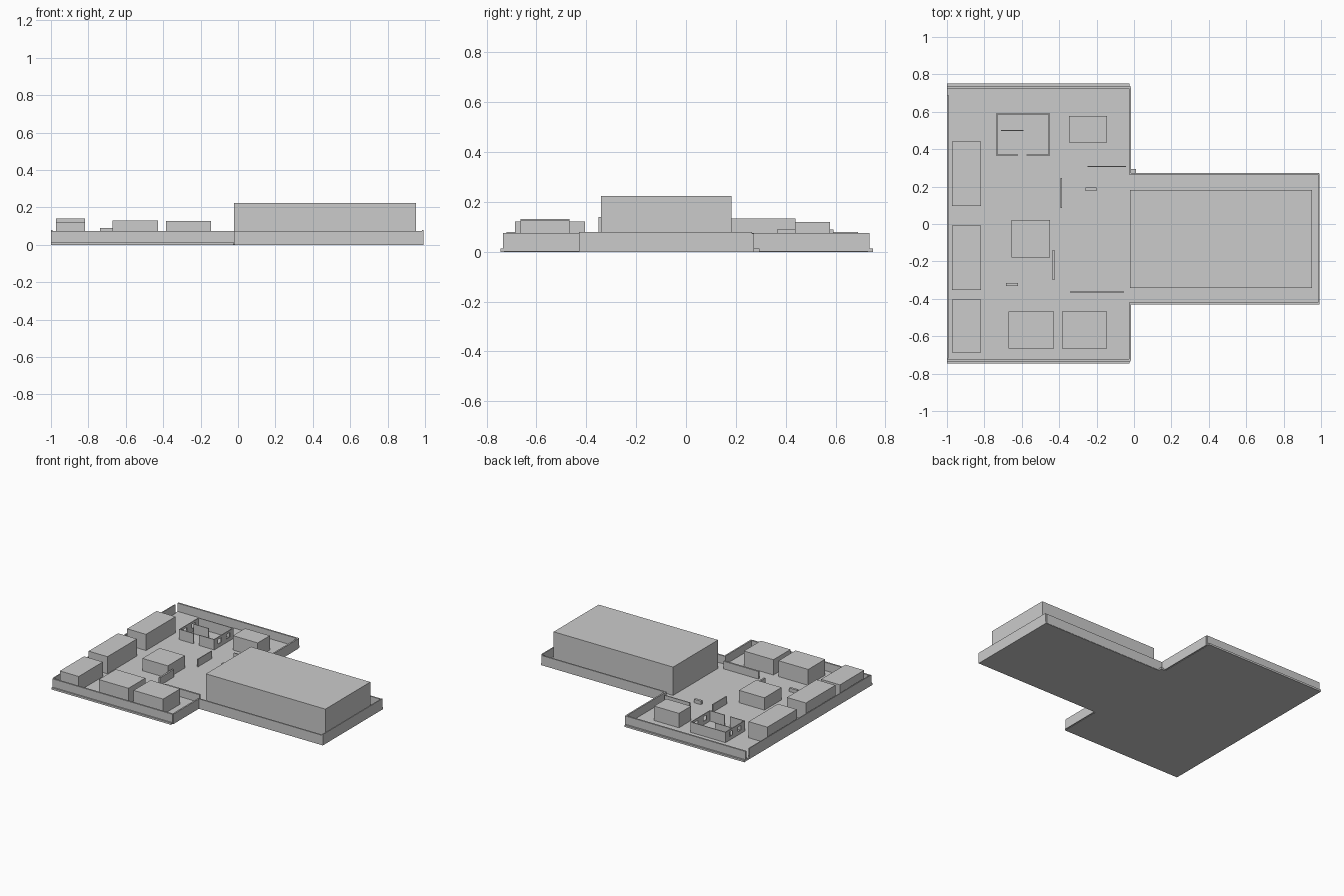
import bpy, bmesh

if "Cube" in bpy.data.objects:
    bpy.data.objects.remove(bpy.data.objects["Cube"])

FLOOR = 0.014

def box(name, x0, x1, y0, y1, z1, z0=FLOOR):
    bm = bmesh.new()
    bmesh.ops.create_cube(bm, size=1)
    for v in bm.verts:
        v.co = (x1 if v.co.x > 0 else x0, y1 if v.co.y > 0 else y0, z1 if v.co.z > 0 else z0)
    me = bpy.data.meshes.new(name)
    bm.to_mesh(me)
    bm.free()
    ob = bpy.data.objects.new(name, me)
    bpy.context.collection.objects.link(ob)
    return ob

# T-shaped ground slab, extruded from its outline
outline = [(-1, -.745), (-.025, -.745), (-.025, -.43), (.993, -.43),
           (.993, .27), (.01, .27), (.01, .295), (-.025, .295), (-.025, .75), (-1, .75)]
bm = bmesh.new()
face = bm.faces.new([bm.verts.new((x, y, 0)) for x, y in outline])
ext = bmesh.ops.extrude_face_region(bm, geom=[face])
for g in ext["geom"]:
    if isinstance(g, bmesh.types.BMVert):
        g.co.z = FLOOR
bmesh.ops.recalc_face_normals(bm, faces=bm.faces)
me = bpy.data.meshes.new("ground_slab")
bm.to_mesh(me)
bm.free()
bpy.context.collection.objects.link(bpy.data.objects.new("ground_slab", me))

# Perimeter walls of the yard and the rear lot
for i, w in enumerate([
        (-1, -.02, -.735, -.723, .075), (-1, -.02, .725, .737, .075),
        (-1, -.993, -.72, .69, .08),
        (-.027, -.016, -.73, -.42, .075), (-.027, -.016, .265, .73, .075),
        (-.02, .988, -.43, -.42, .073), (-.02, .988, .262, .272, .073),
        (.985, .993, -.43, .265, .08)]):
    box(f"perimeter_wall_{i}", *w, z0=0.002)

# Main hall
box("main_hall", -.022, .952, -.342, .182, .223)

# Block houses
for i, b in enumerate([
        (-.972, -.818, .097, .44, .133), (-.972, -.818, -.352, -.008, .14),
        (-.972, -.818, -.687, -.405, .122),
        (-.67, -.428, -.665, -.467, .131), (-.386, -.145, -.665, -.467, .127),
        (-.655, -.448, -.178, .022, .105), (-.347, -.145, .437, .578, .12)]):
    box(f"block_house_{i}", *b)

# Low cover walls and crates in the yard
for i, b in enumerate([
        (-.248, -.042, .304, .311, .07), (-.392, -.385, .085, .247, .07),
        (-.34, -.055, -.37, -.357, .07), (-.437, -.425, -.3, -.14, .07),
        (-.258, -.2, .176, .195, .04), (-.685, -.62, -.332, -.315, .04)]):
    box(f"cover_wall_{i}", *b)

# Roofless house: walls with two windows on each end, doorways on the long sides
T, TOP = .006, .09
X0, X1, Y0, Y1 = -.737, -.45, .366, .592
for side, x in (("left", X0), ("right", X1 - T)):
    n = f"ruin_{side}"
    box(n + "_sill", x, x + T, Y0, Y1, .04)
    box(n + "_lintel", x, x + T, Y0, Y1, TOP, .073)
    for k, (a, b) in enumerate([(Y0, .41), (.448, .51), (.548, Y1)]):
        box(f"{n}_pier_{k}", x, x + T, a, b, .073, .04)
for k, (a, b) in enumerate([(X0, -.62), (-.575, X1)]):
    box(f"ruin_front_{k}", a, b, Y0, Y0 + T, TOP)
box("ruin_back", X0, X1, Y1 - T, Y1, TOP)
box("ruin_partition", -.71, -.59, .497, .502, TOP - .005)
